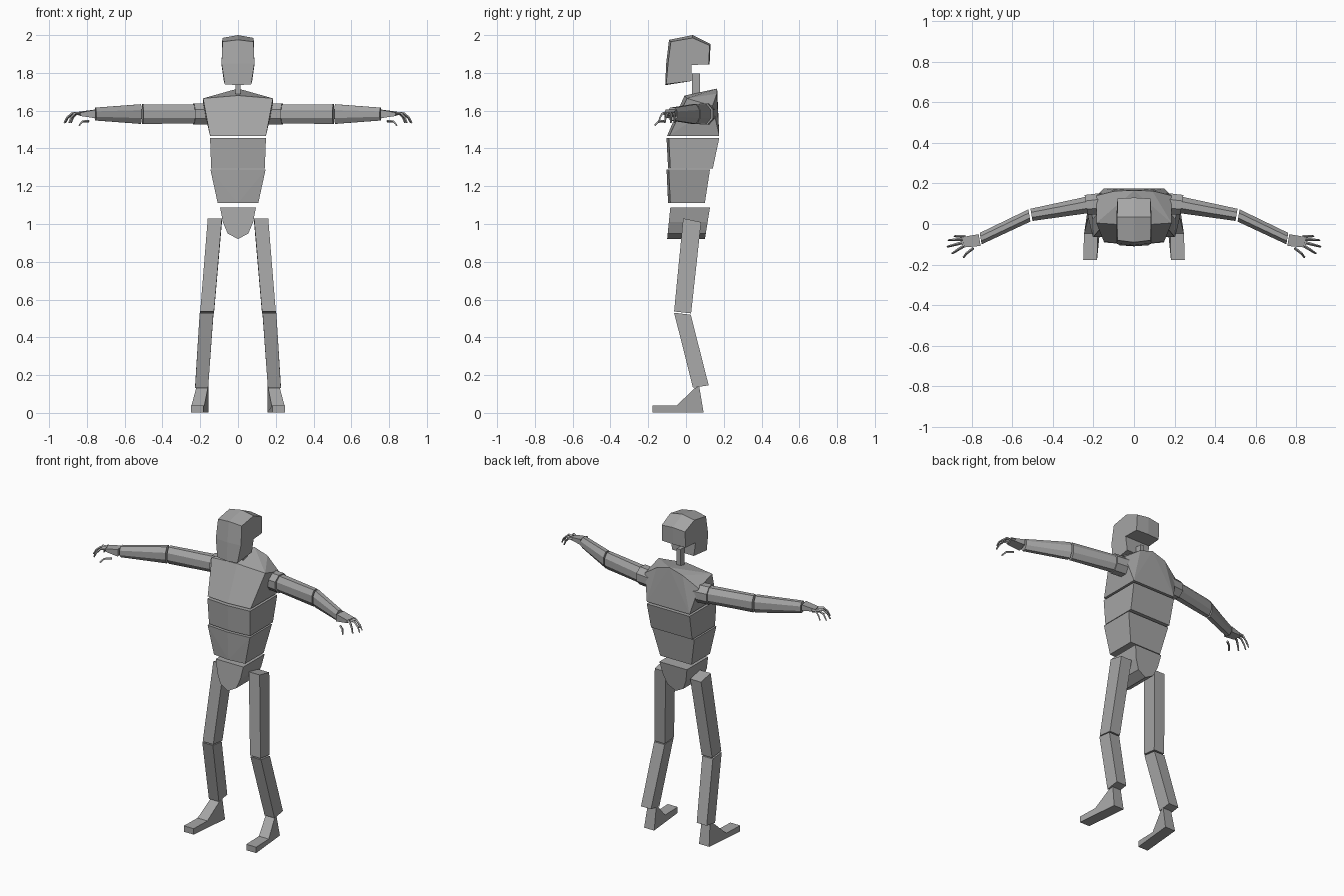
import bpy, bmesh
from math import cos, sin, pi
from mathutils import Vector

cube = bpy.data.objects.get("Cube")
if cube:
    bpy.data.objects.remove(cube)

grey = bpy.data.materials.new("mid_grey")
grey.use_nodes = True
grey.diffuse_color = (0.38, 0.38, 0.38, 1)
grey.node_tree.nodes["Principled BSDF"].inputs["Base Color"].default_value = grey.diffuse_color


def finish(name, bm):
    bmesh.ops.recalc_face_normals(bm, faces=bm.faces)
    mesh = bpy.data.meshes.new(name)
    bm.to_mesh(mesh)
    bm.free()
    mesh.materials.append(grey)
    bpy.context.collection.objects.link(bpy.data.objects.new(name, mesh))


def loft(name, rings, side=1):
    """Skin closed rings of points and cap both ends."""
    bm = bmesh.new()
    rows = [[bm.verts.new((p[0] * side, p[1], p[2])) for p in r] for r in rings]
    n = len(rows[0])
    for a, b in zip(rows, rows[1:]):
        for i in range(n):
            j = (i + 1) % n
            bm.faces.new((a[i], a[j], b[j], b[i]))
    bm.faces.new(rows[0])
    bm.faces.new(rows[-1])
    finish(name, bm)


def block(name, half):
    """Convex block from the points of its left half."""
    bm = bmesh.new()
    for x, y, z in half:
        for s in ((1, -1) if x else (1,)):
            bm.verts.new((x * s, y, z))
    bmesh.ops.convex_hull(bm, input=bm.verts)
    bmesh.ops.dissolve_limit(bm, angle_limit=0.03, verts=bm.verts, edges=bm.edges)
    finish(name, bm)


def slab(name, top, bottom):
    """Torso slab: (half width, front, back, height) at each end."""
    pts = []
    for w, front, back, z in (top, bottom):
        pts += [(w, front + 0.012, z), (0, front, z), (w, back, z)]
    block(name, pts)


def rect(x0, x1, y0, y1, z0, z1):
    """Level ring whose front edge is at z0 and back edge at z1."""
    return [(x0, y0, z0), (x1, y0, z0), (x1, y1, z1), (x0, y1, z1)]


def arm_ring(x, y, ry, rz, sides=8):
    """Upright ring across the arm."""
    k = cos(pi / sides)
    angles = [(i + 0.5) * 2 * pi / sides for i in range(sides)]
    return [(x + 0.18 * ry * cos(a), y + ry * cos(a) / k, 1.582 + rz * sin(a) / k) for a in angles]


def finger(name, path, radius, side):
    """Thin tapering square tube along a path."""
    rings = []
    for i, p in enumerate(path):
        p = Vector(p)
        along = (Vector(path[min(i + 1, len(path) - 1)]) - Vector(path[max(i - 1, 0)])).normalized()
        u = along.cross(Vector((0, 0, 1))).normalized()
        v = along.cross(u)
        r = radius * (1 - 0.15 * i)
        rings.append([p + u * r, p + v * r, p - u * r, p - v * r])
    loft(name, rings, side)


# Head: side outline (y, z, half width) with a raised centre line
outline = [(-0.105, 1.74, 0.07), (-0.095, 1.85, 0.087), (-0.08, 1.965, 0.082),
           (0.035, 1.985, 0.083), (0.125, 1.945, 0.08), (0.12, 1.845, 0.082),
           (0.03, 1.842, 0.087), (0.03, 1.757, 0.075)]
lift = [(-0.005, -0.005), (-0.01, 0), (-0.01, 0.01), (0, 0.015), (0.005, 0.008),
        (0.005, 0), (0, 0), (0, 0)]
centre = [(0, y + dy, z + dz) for (y, z, w), (dy, dz) in zip(outline, lift)]
loft("head", [[(-w, y, z) for y, z, w in outline], centre, [(w, y, z) for y, z, w in outline]])

# Neck
loft("neck", [rect(-0.013, 0.013, 0.033, 0.074, z, z) for z in (1.66, 1.797)])

# Torso
block("chest", [(0.185, 0.005, 1.665), (0, -0.008, 1.68), (0.185, 0.14, 1.625),
                (0.09, 0.163, 1.69), (0, 0.165, 1.717), (0.148, -0.088, 1.467),
                (0, -0.1, 1.467), (0.148, 0.176, 1.467)])
slab("upper_abdomen", (0.148, -0.103, 0.176, 1.454), (0.142, -0.095, 0.142, 1.295))
slab("lower_abdomen", (0.146, -0.103, 0.127, 1.289), (0.108, -0.095, 0.1, 1.112))

# Pelvis: shield outline from front to back
shield = [(0.095, 1.088), (0.08, 1.01), (0.055, 0.95), (0, 0.92)]
shield += [(-x, z) for x, z in reversed(shield[:-1])]
loft("pelvis", [[(x, y0 + slope * (1.088 - z), z) for x, z in shield]
                for y0, slope in ((-0.083, -0.1), (0.127, -0.16))])

for side, label in ((1, "left"), (-1, "right")):
    # Leg
    loft(label + "_thigh", [rect(0.085, 0.16, -0.015, 0.08, 1.03, 1.01),
                            rect(0.127, 0.2, -0.063, 0.027, 0.537, 0.527)], side)
    loft(label + "_shin", [rect(0.13, 0.203, -0.063, 0.025, 0.53, 0.52),
                           rect(0.158, 0.227, 0.037, 0.12, 0.133, 0.146)], side)

    # Foot: side outline (y, z, inner x, outer x)
    foot = [(0.07, 0.14, 0.157, 0.215), (0.045, 0.13, 0.16, 0.222), (-0.048, 0.04, 0.178, 0.246),
            (-0.178, 0.04, 0.182, 0.25), (-0.178, 0.003, 0.182, 0.25), (0.093, 0.003, 0.155, 0.225)]
    loft(label + "_foot", [[(inner, y, z) for y, z, inner, outer in foot],
                           [(outer, y, z) for y, z, inner, outer in foot]], side)

    # Arm
    loft(label + "_shoulder", [arm_ring(0.13, 0.105, 0.05, 0.055),
                               arm_ring(0.235, 0.093, 0.05, 0.056)], side)
    loft(label + "_upper_arm", [arm_ring(0.235, 0.093, 0.04, 0.05),
                                arm_ring(0.505, 0.045, 0.03, 0.052)], side)
    loft(label + "_forearm", [arm_ring(0.515, 0.042, 0.03, 0.052),
                              arm_ring(0.755, -0.072, 0.028, 0.034)], side)

    # Hand
    loft(label + "_palm", [
        [(0.765, -0.05, 1.57), (0.765, -0.05, 1.605), (0.755, -0.108, 1.605), (0.755, -0.108, 1.56)],
        [(0.85, -0.065, 1.578), (0.85, -0.065, 1.593), (0.835, -0.115, 1.59), (0.835, -0.115, 1.572)],
    ], side)
    fingers = {"little": (0.83, -0.062, 0.885, -0.06), "ring": (0.845, -0.075, 0.915, -0.08),
               "middle": (0.845, -0.092, 0.92, -0.112), "index": (0.838, -0.108, 0.895, -0.145)}
    for kind, (x0, y0, x1, y1) in fingers.items():
        path = [(x0 + (x1 - x0) * t, y0 + (y1 - y0) * t, 1.585 + dz)
                for t, dz in ((0, 0), (0.45, 0), (0.8, -0.022), (1, -0.05))]
        finger(f"{label}_{kind}_finger", path, 0.008, side)
    finger(label + "_thumb", [(0.79, -0.118, 1.545), (0.825, -0.145, 1.542),
                              (0.84, -0.165, 1.523)], 0.007, side)
